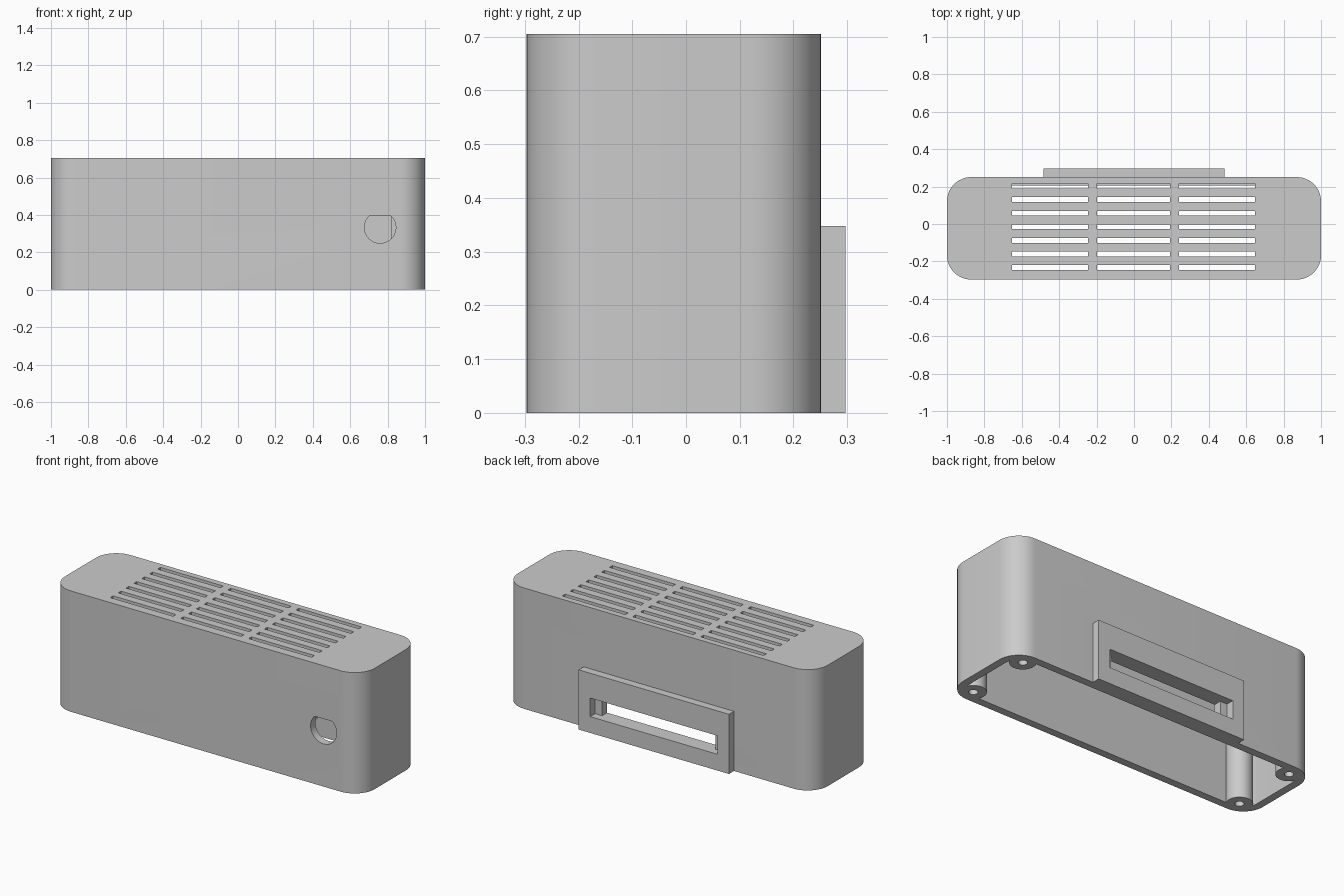
import bpy
import bmesh
import math

cube = bpy.data.objects.get("Cube")
if cube:
    bpy.data.objects.remove(cube, do_unlink=True)

grey = bpy.data.materials.new("light grey")
grey.use_nodes = True
colour = (0.6, 0.6, 0.6, 1)
grey.diffuse_color = colour
grey.node_tree.nodes["Principled BSDF"].inputs["Base Color"].default_value = colour


def prism(name, outline, axis, low, high):
    """Extrude a 2D outline from low to high along z or y."""
    bm = bmesh.new()
    place = (lambda a, b: (a, b, low)) if axis == "z" else (lambda a, b: (a, low, b))
    face = bm.faces.new([bm.verts.new(place(a, b)) for a, b in outline])
    top = bmesh.ops.extrude_face_region(bm, geom=[face])["geom"]
    shift = (0, 0, high - low) if axis == "z" else (0, high - low, 0)
    bmesh.ops.translate(bm, vec=shift, verts=[g for g in top if isinstance(g, bmesh.types.BMVert)])
    bmesh.ops.recalc_face_normals(bm, faces=bm.faces)
    mesh = bpy.data.meshes.new(name)
    bm.to_mesh(mesh)
    bm.free()
    obj = bpy.data.objects.new(name, mesh)
    bpy.context.collection.objects.link(obj)
    mesh.materials.append(grey)
    return obj


def rect(x0, x1, y0, y1):
    return [(x0, y0), (x1, y0), (x1, y1), (x0, y1)]


def circle(cx, cy, r, steps=32):
    angles = [2 * math.pi * i / steps for i in range(steps)]
    return [(cx + r * math.cos(a), cy + r * math.sin(a)) for a in angles]


def rounded(x0, x1, y0, y1, r, steps=12):
    points = []
    corners = [(x1 - r, y1 - r), (x0 + r, y1 - r), (x0 + r, y0 + r), (x1 - r, y0 + r)]
    for quarter, (cx, cy) in enumerate(corners):
        for i in range(steps + 1):
            a = (quarter + i / steps) * math.pi / 2
            points.append((cx + r * math.cos(a), cy + r * math.sin(a)))
    return points


def combine(target, tool, operation="DIFFERENCE"):
    """Apply a boolean and discard the helper."""
    tool.hide_render = True
    mod = target.modifiers.new("shape", "BOOLEAN")
    mod.operation = operation
    mod.solver = "EXACT"
    mod.object = tool
    bpy.context.view_layer.objects.active = target
    bpy.ops.object.modifier_apply(modifier=mod.name)
    bpy.data.objects.remove(tool, do_unlink=True)


FRONT, BACK, HEIGHT, WALL, RADIUS = -0.297, 0.251, 0.705, 0.045, 0.13
MIDDLE = (FRONT + BACK) / 2

# Hollow shell, open underneath
shell = prism("shell", rounded(-1, 1, FRONT, BACK, RADIUS), "z", 0, HEIGHT)
combine(shell, prism("cavity", rounded(-1 + WALL, 1 - WALL, FRONT + WALL, BACK - WALL, RADIUS - WALL),
                     "z", -0.1, HEIGHT - WALL))

# Screw posts in the corners
posts = [(sx * 0.888, MIDDLE + sy * 0.197) for sx in (-1, 1) for sy in (-1, 1)]
for x, y in posts:
    combine(shell, prism("post", circle(x, y, 0.07), "z", 0, HEIGHT - WALL / 2), "UNION")
for x, y in posts:
    combine(shell, prism("screw_hole", circle(x, y, 0.024, 20), "z", -0.1, 0.3))

# Vent slots in the top
for row in range(7):
    y = 0.203 - row * 0.0726
    for x0, x1 in ((-0.652, -0.246), (-0.198, 0.193), (0.241, 0.647)):
        combine(shell, prism("vent", rect(x0, x1, y - 0.013, y + 0.013), "z", HEIGHT - WALL - 0.005, 0.8))

# D-shaped cable hole in the front
flat = math.asin(0.062 / 0.084)
sweep = math.pi + 2 * flat
d_shape = [(0.76 + 0.084 * math.cos(math.pi - flat + sweep * i / 32),
            0.333 + 0.084 * math.sin(math.pi - flat + sweep * i / 32)) for i in range(33)]
combine(shell, prism("cable_hole", d_shape, "y", FRONT - 0.1, FRONT + WALL + 0.02))

# Rear opening, stepped wider in the raised plate
combine(shell, prism("wall_slot", rect(-0.365, 0.365, 0.095, 0.203), "y", BACK - 0.1, BACK + 0.1))
plate = prism("rear_plate", rect(-0.485, 0.485, 0, 0.348), "y", BACK, 0.297)
combine(plate, prism("plate_slot", rect(-0.41, 0.41, 0.095, 0.203), "y", BACK - 0.1, 0.4))

# Smooth the rounded surfaces, keep edges crisp
bpy.ops.object.select_all(action="DESELECT")
for obj in (shell, plate):
    obj.select_set(True)
bpy.context.view_layer.objects.active = shell
bpy.ops.object.shade_smooth_by_angle(angle=math.radians(30))
